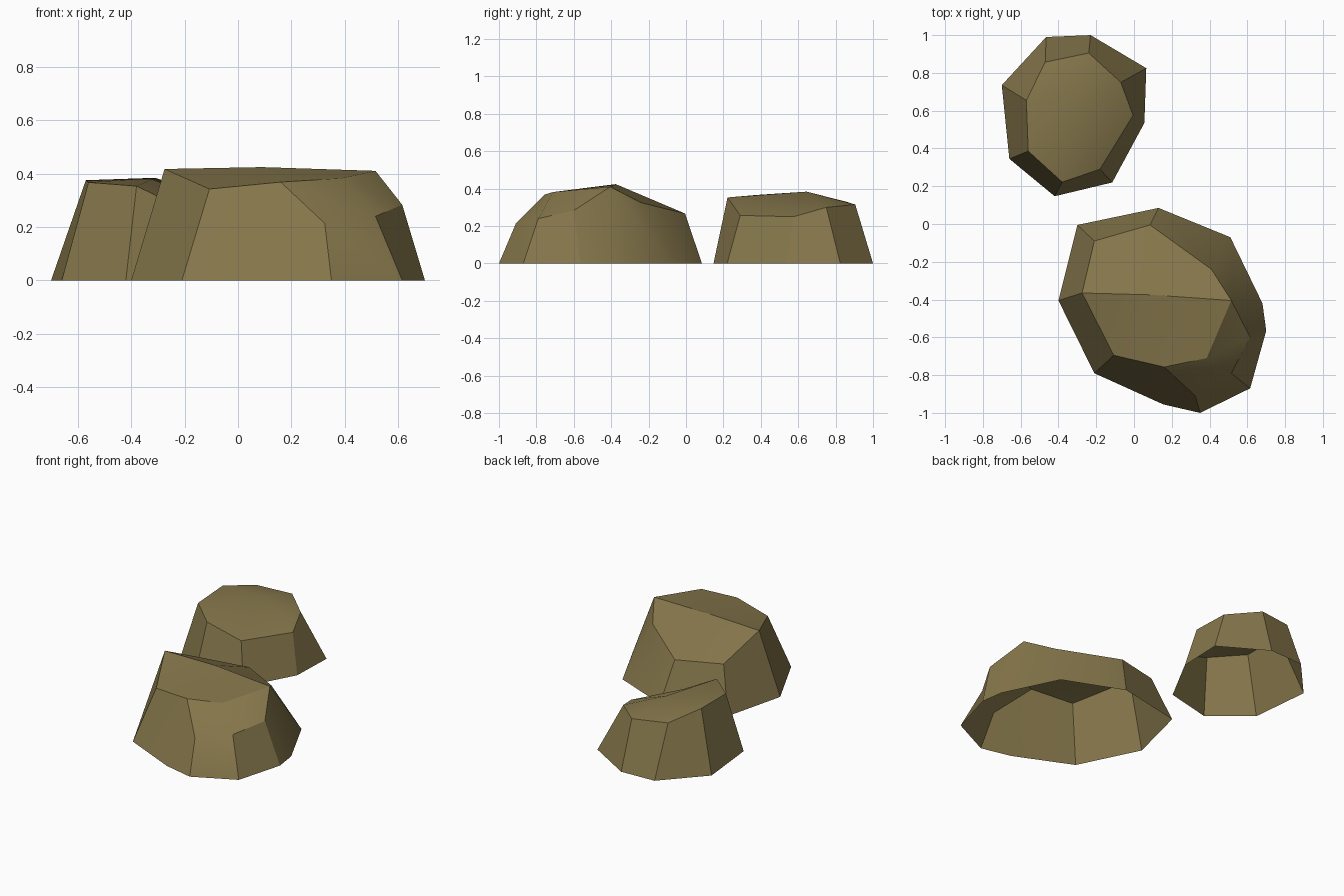
import bpy, bmesh, math

if "Cube" in bpy.data.objects:
    bpy.data.objects.remove(bpy.data.objects["Cube"])

mat = bpy.data.materials.new("olive brown stone")
mat.diffuse_color = (0.235, 0.182, 0.07, 1)
mat.use_nodes = True
mat.node_tree.nodes["Principled BSDF"].inputs["Base Color"].default_value = mat.diffuse_color


def rock(name, columns, peak):
    """Open-bottomed boulder. Each column runs ground -> (shoulder) -> rim."""
    bm = bmesh.new()
    cache = {}

    def vert(p):
        if p not in cache:
            cache[p] = bm.verts.new(p)
        return cache[p]

    def face(points):
        bm.faces.new([vert(p) for p in dict.fromkeys(points)])

    for a, b in zip(columns, columns[1:] + columns[:1]):
        if len(a) == len(b) == 3:                # two bands of side faces
            face([a[0], b[0], b[1], a[1]])
            face([a[1], b[1], b[2], a[2]])
        else:                                    # single side face
            face(list(a) + list(b)[::-1])
        if a[-1] != b[-1]:                       # top facet up to the peak
            face([a[-1], b[-1], peak])
    bmesh.ops.recalc_face_normals(bm, faces=bm.faces)
    # open shell: make sure the top faces point up
    if sum(f.normal.z * f.calc_area() for f in bm.faces) < 0:
        bmesh.ops.reverse_faces(bm, faces=bm.faces)
    me = bpy.data.meshes.new(name)
    bm.to_mesh(me)
    bm.free()
    me.materials.append(mat)
    ob = bpy.data.objects.new(name, me)
    bpy.context.collection.objects.link(ob)
    bpy.ops.object.select_all(action='DESELECT')
    ob.select_set(True)
    bpy.context.view_layer.objects.active = ob
    bpy.ops.object.shade_smooth_by_angle(angle=math.radians(30))


# small rock at the back left
rock("small_rock", [
    ((-.70, .735, 0), (-.57, .655, .375)),
    ((-.465, .99, 0), (-.47, .857, .33)),
    ((-.23, 1.0, 0), (-.24, .905, .315)),
    ((.065, .825, 0), (-.07, .75, .30)),
    ((.055, .535, 0), (-.005, .575, .25)),
    ((-.115, .22, 0), (-.18, .29, .257)),
    ((-.42, .147, 0), (-.38, .222, .353)),
    ((-.66, .345, 0), (-.56, .386, .367)),
], (-.31, .645, .384))

# large rock at the front, with a chipped shoulder on its right side
rock("large_rock", [
    ((-.30, -.005, 0), (-.21, -.09, .285)),
    ((.13, .085, 0), (.085, -.005, .267)),
    ((.51, -.07, 0), (.41, -.24, .325)),
    ((.68, -.42, 0), (.515, -.405, .41)),
    ((.70, -.565, 0), (.615, -.60, .283), (.515, -.405, .41)),
    ((.615, -.87, 0), (.515, -.79, .24), (.385, -.71, .382)),
    ((.35, -1.0, 0), (.325, -.91, .213), (.16, -.757, .368)),
    ((.155, -.955, 0), (.16, -.757, .368)),
    ((-.21, -.79, 0), (-.107, -.695, .342)),
    ((-.40, -.405, 0), (-.275, -.365, .417)),
], (.09, -.375, .424))
